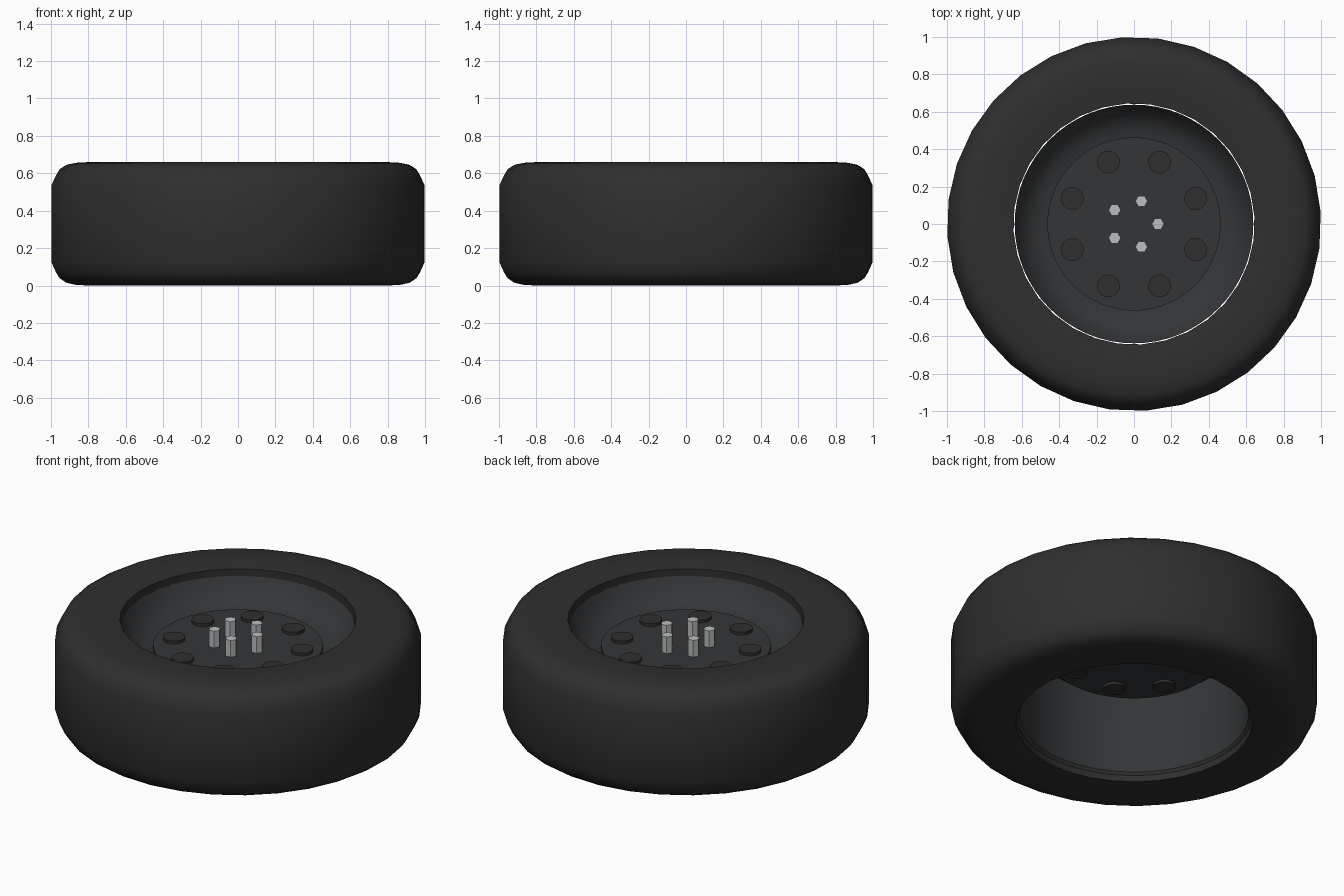
import bpy, bmesh, math

if "Cube" in bpy.data.objects:
    bpy.data.objects.remove(bpy.data.objects["Cube"])


def material(name, rgb):
    m = bpy.data.materials.new(name)
    m.diffuse_color = (*rgb, 1)
    m.use_nodes = True
    m.node_tree.nodes["Principled BSDF"].inputs["Base Color"].default_value = m.diffuse_color
    return m


rubber = material("rubber", (0.028, 0.028, 0.029))
dark_metal = material("dark_metal", (0.034, 0.036, 0.038))
steel = material("steel", (0.5, 0.51, 0.52))


def finish(obj, mat, angle=40):
    obj.data.materials.append(mat)
    bpy.ops.object.select_all(action='DESELECT')
    obj.select_set(True)
    bpy.context.view_layer.objects.active = obj
    bpy.ops.object.shade_smooth_by_angle(angle=math.radians(angle))
    return obj


def lathe(name, profile, sides, mat, phase=0.0, closed=False):
    """Revolve a list of (radius, z) points around the z axis."""
    bm = bmesh.new()
    rings = []
    for r, z in profile:
        ring = []
        for i in range(sides):
            a = phase + 2 * math.pi * i / sides
            ring.append(bm.verts.new((r * math.cos(a), r * math.sin(a), z)))
        rings.append(ring)
    pairs = list(zip(rings, rings[1:]))
    if closed:
        pairs.append((rings[-1], rings[0]))
    for a, b in pairs:
        for i in range(sides):
            j = (i + 1) % sides
            bm.faces.new((a[i], a[j], b[j], b[i]))
    bmesh.ops.recalc_face_normals(bm, faces=bm.faces)
    me = bpy.data.meshes.new(name)
    bm.to_mesh(me)
    bm.free()
    obj = bpy.data.objects.new(name, me)
    bpy.context.collection.objects.link(obj)
    return finish(obj, mat)


def cylinder(name, sides, r, z0, z1, mat, x=0, y=0, rot=0):
    bpy.ops.mesh.primitive_cylinder_add(
        vertices=sides, radius=r, depth=z1 - z0,
        location=(x, y, (z0 + z1) / 2), rotation=(0, 0, rot))
    obj = bpy.context.object
    obj.name = name
    return finish(obj, mat)


def bolt_circle(name, count, ring_r, start, **kw):
    for i in range(count):
        a = start + 2 * math.pi * i / count
        cylinder(f"{name}_{i + 1}", x=ring_r * math.cos(a),
                 y=ring_r * math.sin(a), **kw)


# Tyre: rounded shoulder profile, mirrored top to bottom
H = 0.66
lower = [(0.645, 0.01), (0.72, 0.002), (0.80, 0.0), (0.87, 0.004), (0.92, 0.015),
         (0.955, 0.038), (0.975, 0.07), (1.0, 0.125)]
upper = [(r, H - z) for r, z in reversed(lower)]
lathe("tyre", lower + upper, 32, rubber, phase=math.radians(3.75), closed=True)

# Rim: barrel wall rising to a lip, then dished inwards to the hub plate
rim = [(0.638, 0.045), (0.625, 0.06), (0.622, 0.30), (0.625, 0.56), (0.638, 0.61),
       (0.615, 0.57), (0.585, 0.53), (0.55, 0.50), (0.51, 0.48), (0.46, 0.47)]
lathe("rim", rim, 64, dark_metal)

# Hub plate, round studs and lug nuts
cylinder("hub_plate", 64, 0.463, 0.43, 0.49, dark_metal)
bolt_circle("stud", 8, 0.358, math.radians(22.5), sides=24, r=0.061,
            z0=0.415, z1=0.507, mat=rubber)
bolt_circle("lug_nut", 5, 0.128, 0, sides=6, r=0.033,
            z0=0.48, z1=0.59, mat=steel, rot=math.radians(30))
